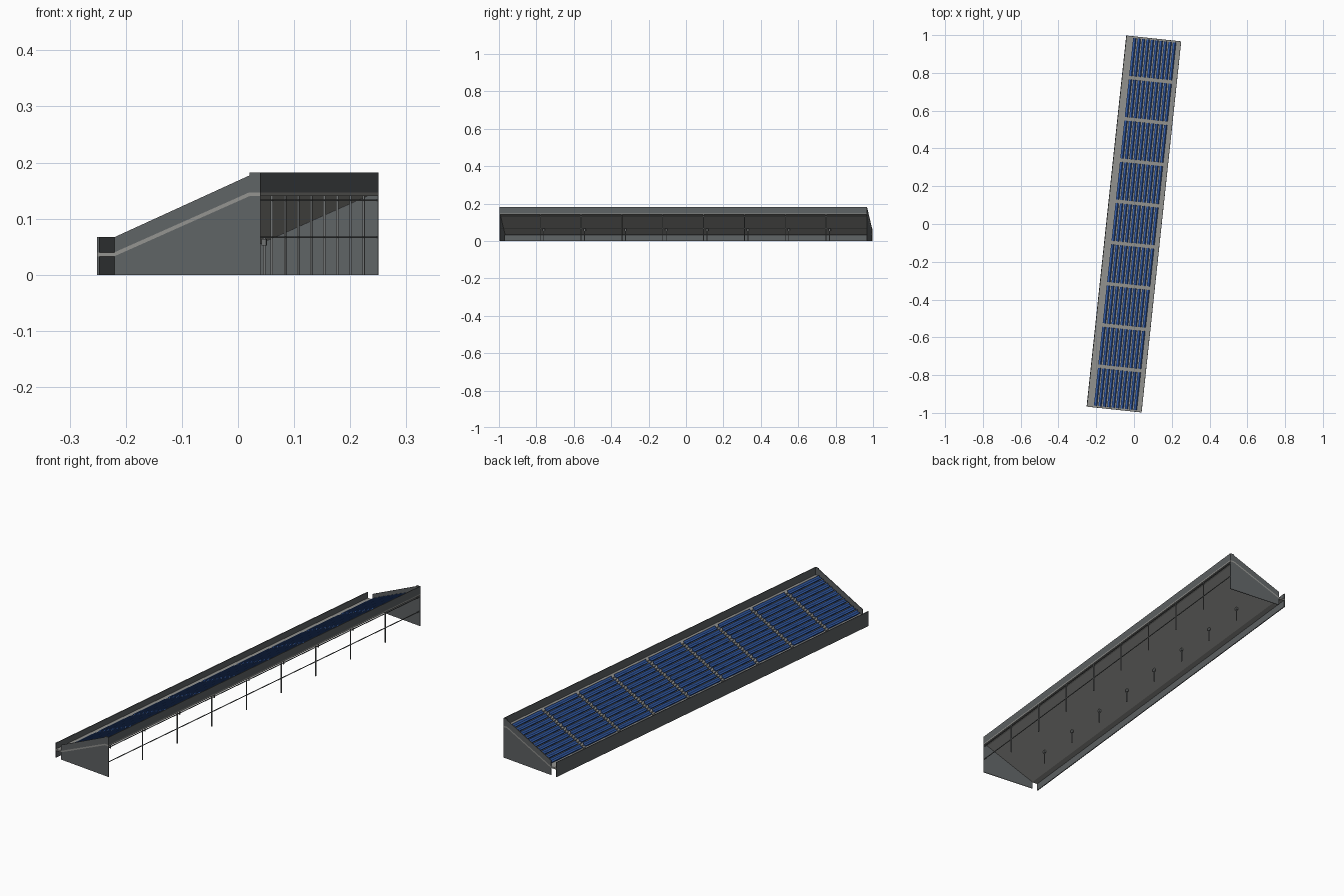
import bpy, bmesh, math
from mathutils import Matrix

cube = bpy.data.objects.get("Cube")
if cube:
    bpy.data.objects.remove(cube)

TURN = Matrix.Rotation(math.radians(-6.1), 4, 'Z')   # whole stand is turned a little
HALF = 0.988            # half length
EDGE = 0.146            # half depth
BAYS = 9
BAY = 2 * HALF / BAYS
ROWS = 10
PITCH = 0.0235
THIN = 0.003
FOOT, HEAD = -0.116, 0.126   # ends of the slope
LOW, HIGH = 0.033, 0.14      # underside of the deck at those ends
DECK = 0.007


def material(name, color):
    m = bpy.data.materials.new(name)
    m.use_nodes = True
    rgba = (*color, 1)
    m.diffuse_color = rgba
    m.node_tree.nodes["Principled BSDF"].inputs["Base Color"].default_value = rgba
    return m


WALL = material("slate wall", (0.115, 0.125, 0.13))
CONCRETE = material("light concrete", (0.29, 0.29, 0.275))
BLUE = material("seat blue", (0.035, 0.115, 0.42))
STEEL = material("steel grey", (0.16, 0.17, 0.17))


def prism(bm, profile, y0, y1):
    """Extrude an x-z profile along the length of the stand."""
    a = [bm.verts.new((x, y0, z)) for x, z in profile]
    b = [bm.verts.new((x, y1, z)) for x, z in profile]
    bm.faces.new(a)
    bm.faces.new(b[::-1])
    for i in range(len(a)):
        j = (i + 1) % len(a)
        bm.faces.new((a[i], b[i], b[j], a[j]))


def box(bm, x0, x1, y0, y1, z0, z1):
    prism(bm, [(x0, z0), (x1, z0), (x1, z1), (x0, z1)], y0, y1)


def finish(name, bm, mat):
    bmesh.ops.recalc_face_normals(bm, faces=bm.faces)
    bm.transform(TURN)
    mesh = bpy.data.meshes.new(name)
    bm.to_mesh(mesh)
    bm.free()
    mesh.materials.append(mat)
    ob = bpy.data.objects.new(name, mesh)
    bpy.context.collection.objects.link(ob)


def deck_top(x):
    return LOW + DECK + (x - FOOT) * (HIGH - LOW) / (HEAD - FOOT)


aisles = [-HALF + BAY * i for i in range(1, BAYS)]

# Sloped deck with flat walkways at bottom and top
under = [(-EDGE, LOW), (FOOT, LOW), (HEAD, HIGH), (EDGE, HIGH)]
bm = bmesh.new()
prism(bm, under + [(x, z + DECK) for x, z in reversed(under)], -HALF, HALF)
finish("deck", bm, CONCRETE)

# End walls: panel below the deck and parapet above it
lower = [(FOOT, 0), (EDGE, 0), (EDGE, HIGH), (HEAD, HIGH), (FOOT, LOW)]
upper = [(FOOT, LOW + DECK), (HEAD, HIGH + DECK), (EDGE, HIGH + DECK),
         (EDGE, 0.182), (HEAD, 0.182), (HEAD, 0.177), (FOOT, 0.067)]
for name, y in (("front_end", -HALF), ("rear_end", HALF - THIN)):
    for part, profile in (("wall", lower), ("parapet", upper)):
        bm = bmesh.new()
        prism(bm, profile, y, y + THIN)
        finish(name + "_" + part, bm, WALL)

# Long low wall and long high parapet
bm = bmesh.new()
box(bm, -EDGE - 0.001, -EDGE + THIN, -HALF, HALF, 0, 0.067)
finish("low_wall", bm, WALL)
bm = bmesh.new()
box(bm, EDGE - THIN, EDGE, -HALF, HALF, HIGH + DECK, 0.182)
finish("high_parapet", bm, WALL)

# Seat rows: pan with a raked back, one bench per row and bay
bm = bmesh.new()
for r in range(ROWS):
    x = -0.109 + r * PITCH
    z = deck_top(x + 0.006) + 0.004
    seat = [(x, z), (x + 0.012, z), (x + 0.017, z + 0.011),
            (x + 0.0155, z + 0.012), (x + 0.011, z + 0.003), (x, z + 0.003)]
    leg = [(x + 0.004, z - 0.007), (x + 0.008, z - 0.004),
           (x + 0.008, z), (x + 0.004, z)]
    for i in range(BAYS):
        y0 = -HALF + i * BAY + 0.0095
        y1 = y0 + BAY - 0.019
        prism(bm, seat, y0, y1)
        prism(bm, leg, y0 + 0.005, y1 - 0.005)
finish("seat_rows", bm, BLUE)

# Steps in every aisle
bm = bmesh.new()
for y in aisles:
    for r in range(2 * ROWS):
        x = -0.109 + r * PITCH / 2
        z = deck_top(x + PITCH / 2)
        prism(bm, [(x, deck_top(x) - 0.001), (x + PITCH / 2, z - 0.001),
                   (x + PITCH / 2, z), (x, z)], y - 0.008, y + 0.008)
finish("aisle_steps", bm, CONCRETE)

# Tall back posts, short inner posts with heads
bm = bmesh.new()
for y in aisles:
    box(bm, 0.141, 0.145, y - 0.002, y + 0.002, 0, HIGH)
finish("back_posts", bm, STEEL)
bm = bmesh.new()
for y in aisles:
    box(bm, -0.037, -0.033, y - 0.002, y + 0.002, 0, 0.068)
    box(bm, -0.039, -0.031, y - 0.006, y + 0.006, 0.052, 0.064)
finish("inner_posts", bm, STEEL)

# Rails running along the back posts
bm = bmesh.new()
for z in (0.067, 0.133):
    box(bm, 0.1415, 0.1445, -HALF + THIN, HALF - THIN, z - 0.0015, z + 0.0015)
finish("back_rails", bm, STEEL)
